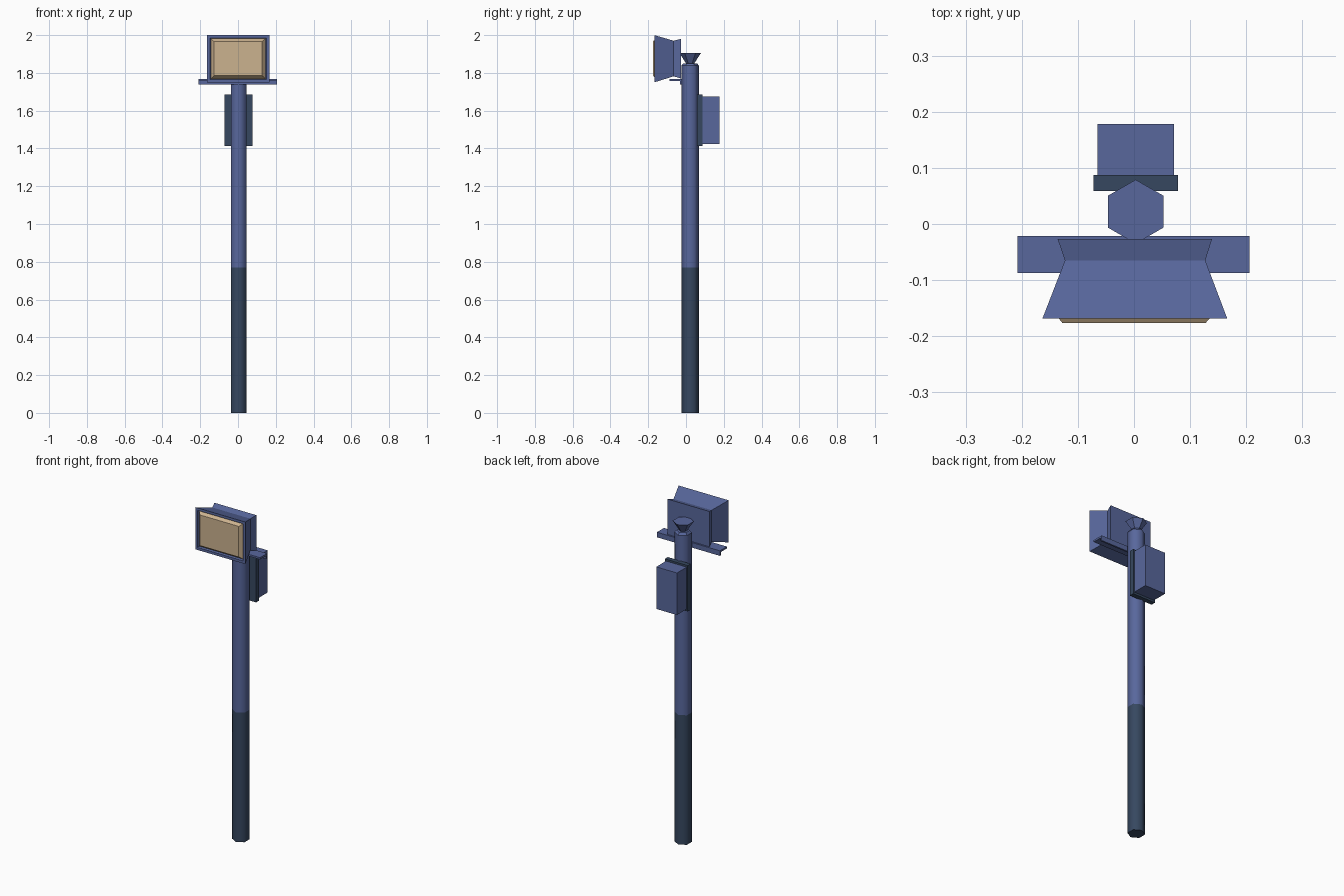
import bpy, bmesh, math

if "Cube" in bpy.data.objects:
    bpy.data.objects.remove(bpy.data.objects["Cube"])


def material(name, rgb):
    m = bpy.data.materials.new(name)
    m.diffuse_color = (*rgb, 1)
    m.use_nodes = True
    m.node_tree.nodes["Principled BSDF"].inputs["Base Color"].default_value = m.diffuse_color
    return m


BLUE = material("steel blue", (0.098, 0.136, 0.335))
DARK = material("dark slate", (0.037, 0.064, 0.117))
TAN = material("warm tan glass", (0.60, 0.445, 0.275))


def loft(name, rings, mat, smooth=False):
    """Skin a list of equal-length closed rings and cap both ends."""
    bm = bmesh.new()
    vs = [[bm.verts.new(p) for p in r] for r in rings]
    n = len(vs[0])
    for a, b in zip(vs, vs[1:]):
        for i in range(n):
            f = bm.faces.new((a[i], a[(i + 1) % n], b[(i + 1) % n], b[i]))
            f.smooth = smooth
    bm.faces.new(vs[0])
    bm.faces.new(vs[-1])
    bmesh.ops.recalc_face_normals(bm, faces=bm.faces)
    me = bpy.data.meshes.new(name)
    bm.to_mesh(me)
    bm.free()
    me.materials.append(mat)
    ob = bpy.data.objects.new(name, me)
    bpy.context.collection.objects.link(ob)
    return ob


def hexagon(r, z, cx=0.003, cy=0.022):
    return [(cx + r * math.sin(i * math.pi / 3), cy + r * math.cos(i * math.pi / 3), z)
            for i in range(6)]


def rect(x0, x1, z0, z1, y):
    return [(x0, y, z0), (x1, y, z0), (x1, y, z1), (x0, y, z1)]


def box(name, x0, x1, y0, y1, z0, z1, mat):
    return loft(name, [rect(x0, x1, z0, z1, y0), rect(x0, x1, z0, z1, y1)], mat)


# six-sided pole: dark lower half, blue upper half with bevelled top
loft("lower_pole", [hexagon(0.047, 0), hexagon(0.047, 0.77)], DARK, True)
loft("upper_pole", [hexagon(0.047, 0.77), hexagon(0.047, 1.838)], BLUE, True)
loft("pole_top", [hexagon(0.047, 1.838), hexagon(0.036, 1.851)], BLUE)

# flared funnel cap
loft("funnel_cap", [hexagon(0.02, 1.848), hexagon(0.057, 1.905)], BLUE)

# floodlight housing: flared back, narrow waist, wide front, recessed face
loft("lamp_housing", [
    rect(-0.136, 0.139, 1.77, 1.98, -0.027),
    rect(-0.123, 0.127, 1.782, 1.97, -0.065),
    rect(-0.163, 0.166, 1.75, 2.0, -0.168),
    rect(-0.148, 0.151, 1.765, 1.985, -0.168),
    rect(-0.145, 0.147, 1.768, 1.982, -0.155)], BLUE)
loft("lamp_glass", [
    rect(-0.145, 0.147, 1.768, 1.982, -0.154),
    rect(-0.128, 0.128, 1.785, 1.967, -0.176)], TAN)

# angle-iron bracket under the lamp
L = [(-0.087, 1.757), (-0.087, 1.768), (-0.021, 1.768),
     (-0.021, 1.738), (-0.031, 1.738), (-0.031, 1.757)]
loft("lamp_bracket", [[(x, y, z) for y, z in L] for x in (-0.208, 0.206)], BLUE)

# control box on the back with its dark mounting plate
box("mounting_plate", -0.072, 0.078, 0.059, 0.087, 1.412, 1.685, DARK)
box("control_box", -0.065, 0.071, 0.084, 0.178, 1.424, 1.674, BLUE)
